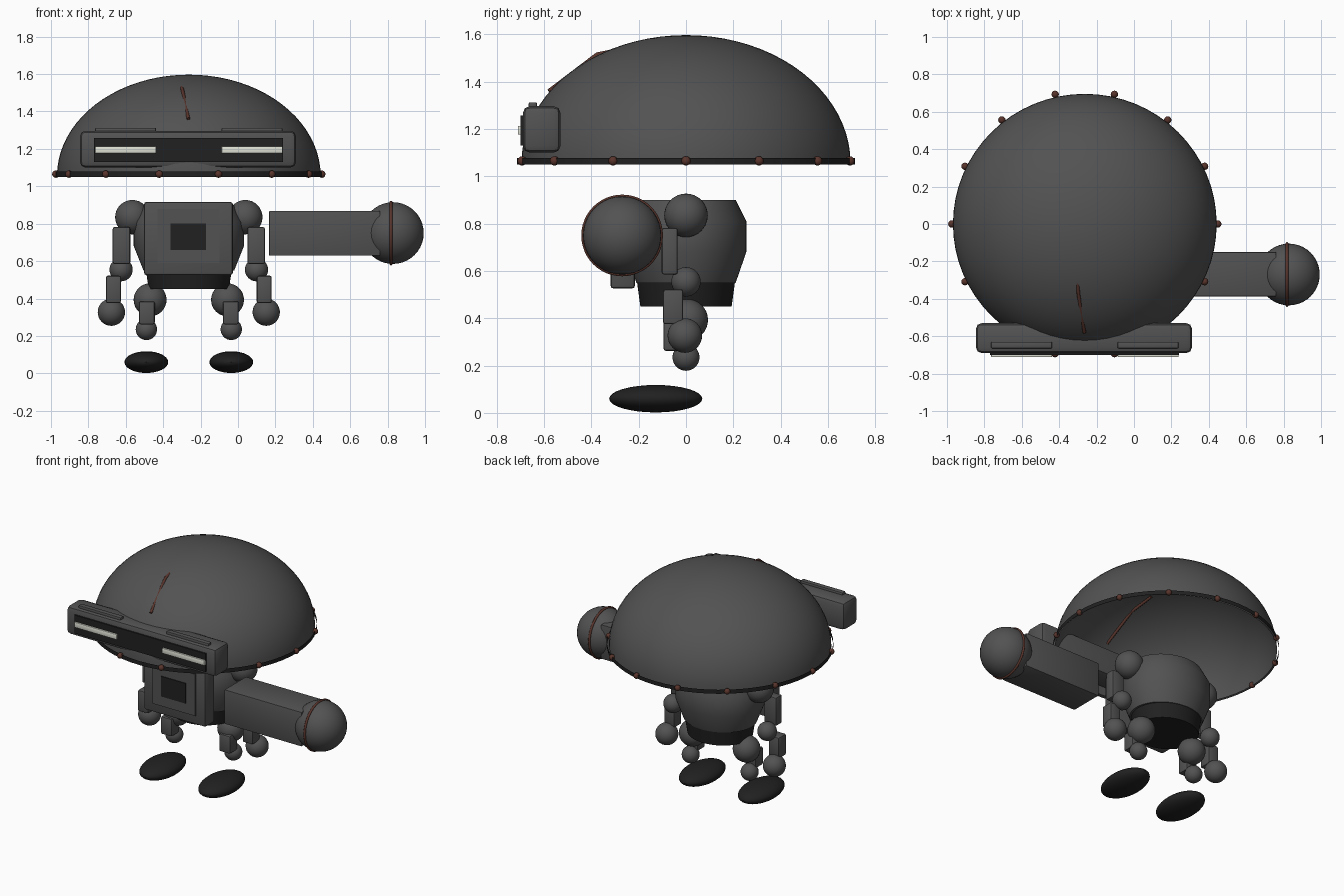
import bpy, bmesh
from math import cos, sin, pi, radians
from mathutils import Vector

cube = bpy.data.objects.get("Cube")
if cube:
    bpy.data.objects.remove(cube)

MID = -0.263  # symmetry plane of dome and body


def material(name, rgb):
    m = bpy.data.materials.new(name)
    m.use_nodes = True
    m.diffuse_color = (*rgb, 1)
    bsdf = m.node_tree.nodes["Principled BSDF"]
    bsdf.inputs["Base Color"].default_value = (*rgb, 1)
    bsdf.inputs["Roughness"].default_value = 0.6
    return m


GREY = material("dark grey metal", (0.085, 0.085, 0.085))
BLACK = material("black rubber", (0.015, 0.015, 0.015))
RUST = material("rust brown", (0.10, 0.035, 0.025))
GLOW = material("pale eye light", (0.75, 0.77, 0.68))


def finish(name, bm, mat, smooth=True):
    bmesh.ops.recalc_face_normals(bm, faces=bm.faces)
    mesh = bpy.data.meshes.new(name)
    bm.to_mesh(mesh)
    bm.free()
    mesh.materials.append(mat)
    ob = bpy.data.objects.new(name, mesh)
    bpy.context.collection.objects.link(ob)
    if smooth:
        bpy.ops.object.select_all(action="DESELECT")
        ob.select_set(True)
        bpy.context.view_layer.objects.active = ob
        bpy.ops.object.shade_smooth_by_angle(angle=radians(35))
    return ob


def ball(name, centre, radii, mat=GREY, seg=32):
    bm = bmesh.new()
    bmesh.ops.create_uvsphere(bm, u_segments=seg, v_segments=seg // 2, radius=1)
    bmesh.ops.scale(bm, vec=radii, verts=bm.verts)
    bmesh.ops.translate(bm, vec=centre, verts=bm.verts)
    return finish(name, bm, mat)


def box(name, xs, ys, zs, mat=GREY, bevel=0.0):
    bm = bmesh.new()
    bmesh.ops.create_cube(bm, size=1)
    spans = (xs, ys, zs)
    bmesh.ops.scale(bm, vec=[b - a for a, b in spans], verts=bm.verts)
    bmesh.ops.translate(bm, vec=[(a + b) / 2 for a, b in spans], verts=bm.verts)
    if bevel:
        bmesh.ops.bevel(bm, geom=bm.edges[:], offset=bevel, segments=2,
                        profile=0.5, affect="EDGES")
    return finish(name, bm, mat)


def lathe(name, profile, mat, sx=1.0, sy=1.0, seg=64, cap=False):
    """Turn (radius, z) points about the vertical middle axis."""
    bm = bmesh.new()
    rings = []
    for r, z in profile:
        if r < 1e-4:
            rings.append([bm.verts.new((MID, 0, z))] * seg)
        else:
            rings.append([bm.verts.new((MID + sx * r * cos(2 * pi * i / seg),
                                        sy * r * sin(2 * pi * i / seg), z))
                          for i in range(seg)])
    for low, high in zip(rings, rings[1:]):
        for i in range(seg):
            j = (i + 1) % seg
            corners = dict.fromkeys((low[i], low[j], high[j], high[i]))
            bm.faces.new(list(corners))
    if cap:
        bm.faces.new(rings[0])
        bm.faces.new(rings[-1])
    return finish(name, bm, mat)


def tube(name, points, radius, mat, cyclic=False):
    curve = bpy.data.curves.new(name, "CURVE")
    curve.dimensions = "3D"
    curve.bevel_depth = radius
    curve.bevel_resolution = 3
    curve.use_fill_caps = True
    spline = curve.splines.new("POLY")
    spline.points.add(len(points) - 1)
    for p, co in zip(spline.points, points):
        p.co = (*co, 1)
    spline.use_cyclic_u = cyclic
    curve.materials.append(mat)
    ob = bpy.data.objects.new(name, curve)
    bpy.context.collection.objects.link(ob)
    return ob


# Open dome shell with its rim band, rim bolts and a surface crack
STEPS = 20
arc = [pi / 2 * i / STEPS for i in range(STEPS + 1)]
lathe("dome", [(0.705 * cos(a), 1.055 + 0.542 * sin(a)) for a in arc],
      GREY, sy=0.987)
lathe("dome_rim", [(0.714, 1.05), (0.714, 1.078)], BLACK)
BOLTS = 14
for i in range(BOLTS):
    a = 2 * pi * i / BOLTS
    ball(f"rim_bolt_{i + 1}", (MID + 0.711 * cos(a), 0.711 * sin(a), 1.065),
         (0.02, 0.02, 0.02), RUST, 12)
tube("dome_crack", [(-0.31, -0.2, 1.55), (-0.297, -0.375, 1.516),
                    (-0.265, -0.58, 1.36)], 0.009, RUST)

# Visor with dark slot, eye strips and brow lids
box("visor", (-0.845, 0.31), (-0.69, -0.53), (1.10, 1.297), GREY, 0.03)
box("visor_slot", (-0.77, 0.24), (-0.70, -0.66), (1.13, 1.257), BLACK)
for side, s in (("right", -1), ("left", 1)):
    xs = sorted((MID + s * 0.175, MID + s * 0.501))
    box(f"{side}_eye", xs, (-0.711, -0.69), (1.176, 1.213), GLOW, 0.004)
    box(f"{side}_brow", xs, (-0.665, -0.63), (1.285, 1.313), GREY, 0.006)

# Barrel torso, black waist and chest plate
lathe("torso", [(0.21, 0.55), (0.255, 0.68), (0.255, 0.81), (0.21, 0.9)],
      GREY, sx=1.155, cap=True)
lathe("waist", [(0.193, 0.45), (0.208, 0.56)], BLACK, sx=1.11, cap=True)
box("chest_plate", (-0.503, -0.027), (-0.32, -0.215), (0.525, 0.917), GREY, 0.015)
box("chest_panel", (-0.43, -0.10), (-0.328, -0.31), (0.59, 0.88), GREY)
box("chest_window", (-0.36, -0.17), (-0.334, -0.32), (0.66, 0.80), BLACK)

# Limbs: (name, offset from middle, y, z, radius) for the joints
JOINTS = [("shoulder", 0.302, 0, 0.835, 0.092), ("elbow", 0.362, 0, 0.554, 0.062),
          ("hand", 0.414, -0.005, 0.327, 0.073), ("hip", 0.207, 0.005, 0.393, 0.088),
          ("ankle", 0.227, 0, 0.235, 0.057)]
# (name, inner and outer offset, y span, z span) for the segments
SEGMENTS = [("upper_arm", (0.313, 0.407), (-0.103, -0.035), (0.585, 0.782)),
            ("forearm", (0.363, 0.443), (-0.097, -0.012), (0.375, 0.522)),
            ("lower_leg", (0.182, 0.267), (-0.095, -0.01), (0.262, 0.385))]
for side, s in (("right", -1), ("left", 1)):
    for name, dx, y, z, r in JOINTS:
        ball(f"{side}_{name}", (MID + s * dx, y, z), (r, r, r))
    for name, dxs, ys, zs in SEGMENTS:
        box(f"{side}_{name}", sorted(MID + s * d for d in dxs), ys, zs, GREY, 0.01)
    ball(f"{side}_foot", (MID + s * 0.227, -0.128, 0.06), (0.117, 0.197, 0.058), BLACK)

# Floating side arm: square beam, round fist and rusty band
box("beam_arm", (0.166, 0.76), (-0.387, -0.15), (0.63, 0.868), GREY, 0.004)
FIST = Vector((0.828, -0.27, 0.75))
ball("beam_fist", FIST, (0.165, 0.165, 0.165), GREY, 40)
ring = [2 * pi * i / 48 for i in range(48)]
tube("fist_band", [(0.818, FIST.y + 0.165 * cos(a), FIST.z + 0.165 * sin(a))
                   for a in ring], 0.008, RUST, cyclic=True)
